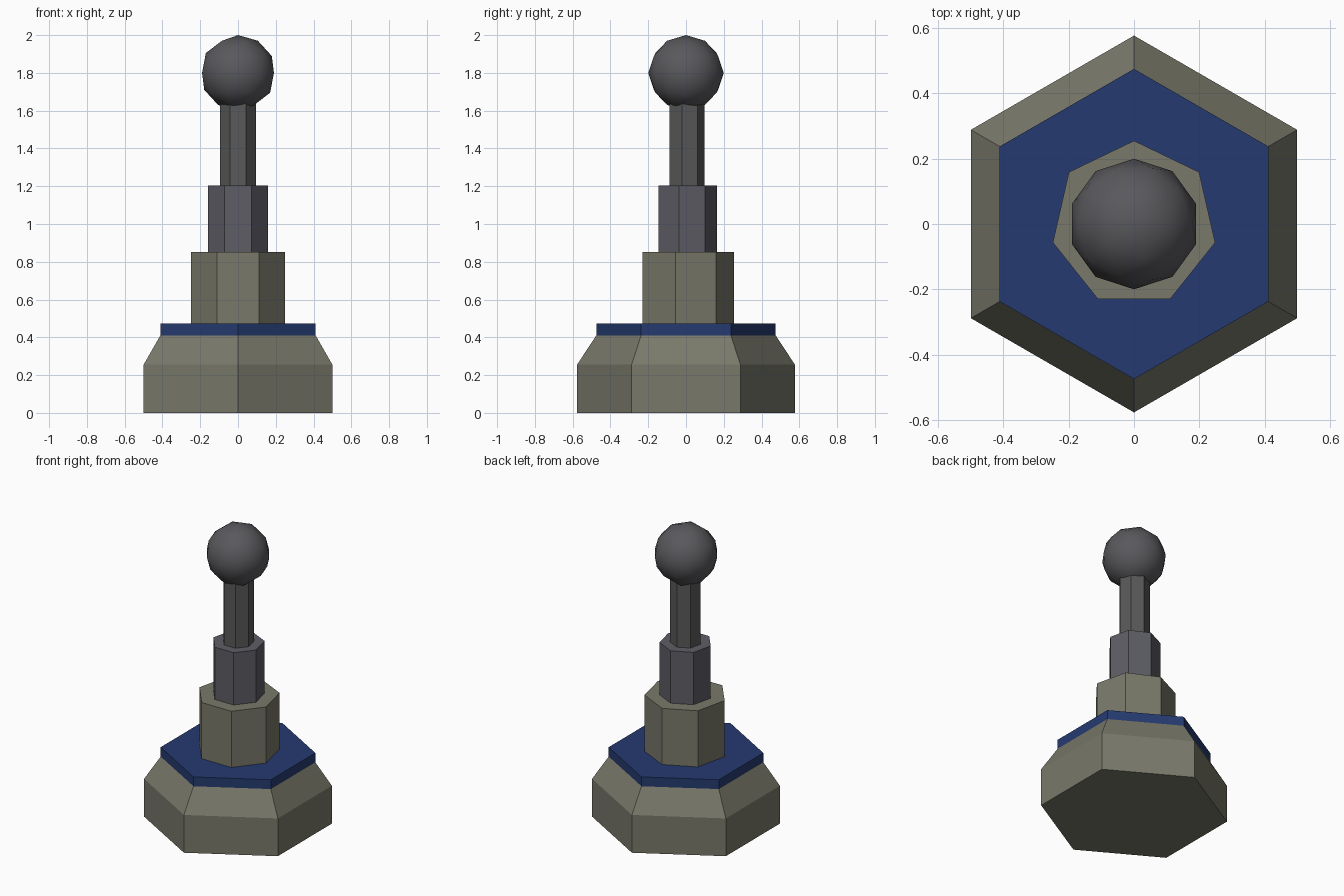
import bpy, bmesh, math

if "Cube" in bpy.data.objects:
    bpy.data.objects.remove(bpy.data.objects["Cube"])


def material(name, color):
    m = bpy.data.materials.new(name)
    m.diffuse_color = (*color, 1.0)
    m.use_nodes = True
    m.node_tree.nodes["Principled BSDF"].inputs["Base Color"].default_value = m.diffuse_color
    return m


olive = material("olive_grey", (0.19, 0.19, 0.145))
blue = material("blue", (0.018, 0.042, 0.16))
slate = material("slate_grey", (0.11, 0.11, 0.13))
steel = material("steel_grey", (0.10, 0.10, 0.10))
dark = material("dark_grey", (0.10, 0.10, 0.11))


def finish(name, bm, mat, smooth=False):
    bmesh.ops.recalc_face_normals(bm, faces=bm.faces)
    for f in bm.faces:
        f.smooth = smooth
    me = bpy.data.meshes.new(name)
    bm.to_mesh(me)
    bm.free()
    me.materials.append(mat)
    bpy.context.collection.objects.link(bpy.data.objects.new(name, me))


def prism(name, sides, profile, mat):
    """Closed polygonal solid through (radius, z) rings, one corner on +y."""
    bm = bmesh.new()
    rings = [[bm.verts.new((r * math.sin(2 * math.pi * i / sides),
                            r * math.cos(2 * math.pi * i / sides), z))
              for i in range(sides)] for r, z in profile]
    for a, b in zip(rings, rings[1:]):
        for i in range(sides):
            j = (i + 1) % sides
            bm.faces.new((a[i], a[j], b[j], b[i]))
    bm.faces.new(rings[0])
    bm.faces.new(rings[-1])
    finish(name, bm, mat)


# Hexagonal foot with chamfered shoulder, and coloured plate on top
prism("base", 6, [(0.577, 0), (0.577, 0.255), (0.475, 0.41)], olive)
prism("base_plate", 6, [(0.475, 0.41), (0.475, 0.473)], blue)

# Stepped seven-sided column
prism("lower_column", 7, [(0.255, 0.473), (0.255, 0.852)], olive)
prism("middle_column", 7, [(0.163, 0.852), (0.163, 1.205)], slate)
prism("rod", 7, [(0.097, 1.205), (0.097, 1.66)], steel)

# Round knob
bm = bmesh.new()
bmesh.ops.create_icosphere(bm, subdivisions=2, radius=0.2)
bmesh.ops.translate(bm, verts=bm.verts, vec=(0, 0, 1.8))
finish("knob", bm, dark, smooth=True)
